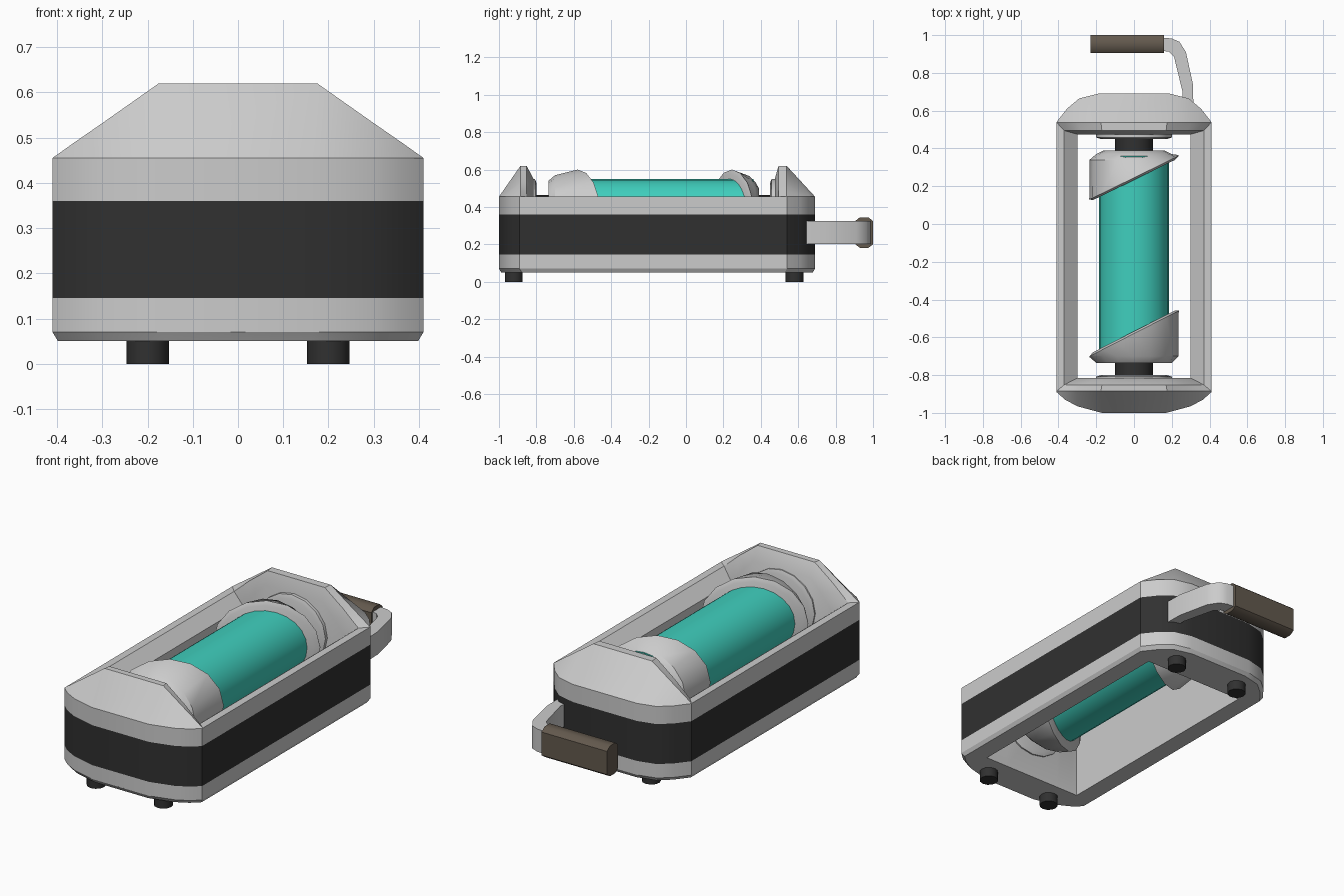
import bpy, bmesh
from math import sin, cos, pi

if "Cube" in bpy.data.objects:
    bpy.data.objects.remove(bpy.data.objects["Cube"])


def material(name, rgb):
    m = bpy.data.materials.new(name)
    m.diffuse_color = (*rgb, 1)
    m.use_nodes = True
    m.node_tree.nodes["Principled BSDF"].inputs["Base Color"].default_value = m.diffuse_color
    return m


DARK = material("dark rubber", (0.03, 0.03, 0.03))
TEAL = material("teal glow", (0.05, 0.62, 0.51))
BROWN = material("brown grip", (0.125, 0.1, 0.075))
AXIS_Z = 0.365


def finish(name, bm, mats=(), angle=35):
    bmesh.ops.remove_doubles(bm, verts=bm.verts, dist=0.0005)
    bmesh.ops.recalc_face_normals(bm, faces=bm.faces)
    me = bpy.data.meshes.new(name)
    bm.to_mesh(me)
    bm.free()
    for m in mats:
        me.materials.append(m)
    ob = bpy.data.objects.new(name, me)
    bpy.context.collection.objects.link(ob)
    bpy.ops.object.select_all(action='DESELECT')
    ob.select_set(True)
    bpy.context.view_layer.objects.active = ob
    bpy.ops.object.shade_smooth_by_angle(angle=angle * pi / 180)
    return ob


def loft(name, rings, mats=(), closed=False, dark_band=None, angle=35):
    """Skin a stack of equal-sized rings; cap the ends or join last to first."""
    bm = bmesh.new()
    vs = [[bm.verts.new(p) for p in r] for r in rings]
    n = len(rings[0])
    for k in range(len(vs) if closed else len(vs) - 1):
        a, b = vs[k], vs[(k + 1) % len(vs)]
        for i in range(n):
            j = (i + 1) % n
            f = bm.faces.new((a[i], a[j], b[j], b[i]))
            if k == dark_band:
                f.material_index = 1
    if not closed:
        bm.faces.new(vs[0])
        bm.faces.new(vs[-1])
    return finish(name, bm, mats, angle)


def y_ring(y, rx, rz, n=16):
    """Ring around the cell axis; y may be a function of x."""
    out = []
    for i in range(n):
        a = 2 * pi * i / n
        x = rx * cos(a)
        out.append((x, y(x) if callable(y) else y, AXIS_Z + rz * sin(a)))
    return out


def y_cylinder(name, y0, y1, r, mats=(), n=16):
    return loft(name, [y_ring(y0, r, r, n), y_ring(y1, r, r, n)], mats)


# Housing: rings go up the outside, over the raised ends, down the inside
def mirrored(half):
    return half + [(-x, y, z) for x, y, z in reversed(half)]


OUTLINE = [(.17, -1), (.30, -.965), (.365, -.93), (.41, -.89),
           (.41, .54), (.355, .61), (.29, .665), (.19, .69)]


def outer(z, inset=0):
    return mirrored([(x - inset, y + (inset if y < 0 else -inset), z) for x, y in OUTLINE])


def ends(xs, zs, y_front, y_back):
    front = [(x, y_front, z) for x, z in zip(xs, zs)]
    back = [(x, y_back, z) for x, z in zip(reversed(xs), reversed(zs))]
    return mirrored(front + back)


ridge_x = [.175, .30, .365, .41]
ridge_z = [.62, .532, .487, .455]
inner_x = [.17, .23, .27, .30]
rings = [outer(.05, .012), outer(.07), outer(.145), outer(.36), outer(.455),
         ends(ridge_x, ridge_z, -.885, .538),
         ends([.17, .28, .33, .37], [.62, .535, .49, .455], -.852, .495),
         ends(inner_x, [.55, .49, .44, .40], -.815, .475),
         ends(inner_x, [.05] * 4, -.815, .475)]
grey = material("grey metal", (.6, .6, .6))
loft("housing", rings, (grey, DARK), closed=True, dark_band=2, angle=30)

# Feet
for sx in (-.2, .2):
    for y in (-.92, .58):
        loft("foot", [[(sx + .047 * cos(i * pi / 6), y + .047 * sin(i * pi / 6), z)
                       for i in range(12)] for z in (0, .06)], (DARK,))

# Glowing cell
y_cylinder("cell", -.70, .36, .185, (TEAL,), 24)


# Slanted end caps with a thin raised rim
def front_cut(x):
    return -.58 + .51 * x


def back_cut(x):
    return .245 + .49 * x


loft("front_cap", [y_ring(-.735, .20, .175),
                   y_ring(lambda x: min(-.70, front_cut(x) - .005), .235, .205),
                   y_ring(front_cut, .237, .235),
                   y_ring(lambda x: front_cut(x) + .012, .215, .213)], (grey,))
loft("back_cap", [y_ring(.39, .16, .135), y_ring(.37, .20, .17),
                  y_ring(lambda x: max(.34, back_cut(x) + .005), .235, .20),
                  y_ring(back_cut, .237, .235),
                  y_ring(lambda x: back_cut(x) - .012, .215, .213)], (grey,))

# Axles and bearing collars
for side, cap, collar, wall in (("front", -.73, -.80, -.83), ("back", .385, .45, .49)):
    y_cylinder(side + "_axle", cap, wall, .10, (DARK,))
    s = 1 if wall < 0 else -1
    loft(side + "_collar", [y_ring(wall, .20, .185), y_ring(collar - s * .008, .20, .185),
                            y_ring(collar, .175, .165)], (grey,))

# Crank arm: bent bar extruded in height
arm = [(.315, .60), (.312, .74), (.275, .91), (.24, .965), (.20, .982), (.14, .988),
       (.14, .918), (.185, .912), (.212, .885), (.257, .70), (.25, .60)]
loft("crank_arm", [[(x, y, z) for x, y in arm] for z in (.203, .325)], (grey,))

# Grip: tall bar with chamfered section
section = [(.905, .20), (.93, .182), (.975, .182), (1, .20),
           (1, .325), (.975, .345), (.93, .345), (.905, .325)]
loft("grip", [[(x, y, z) for y, z in section] for x in (-.23, .16)], (BROWN,), angle=50)
